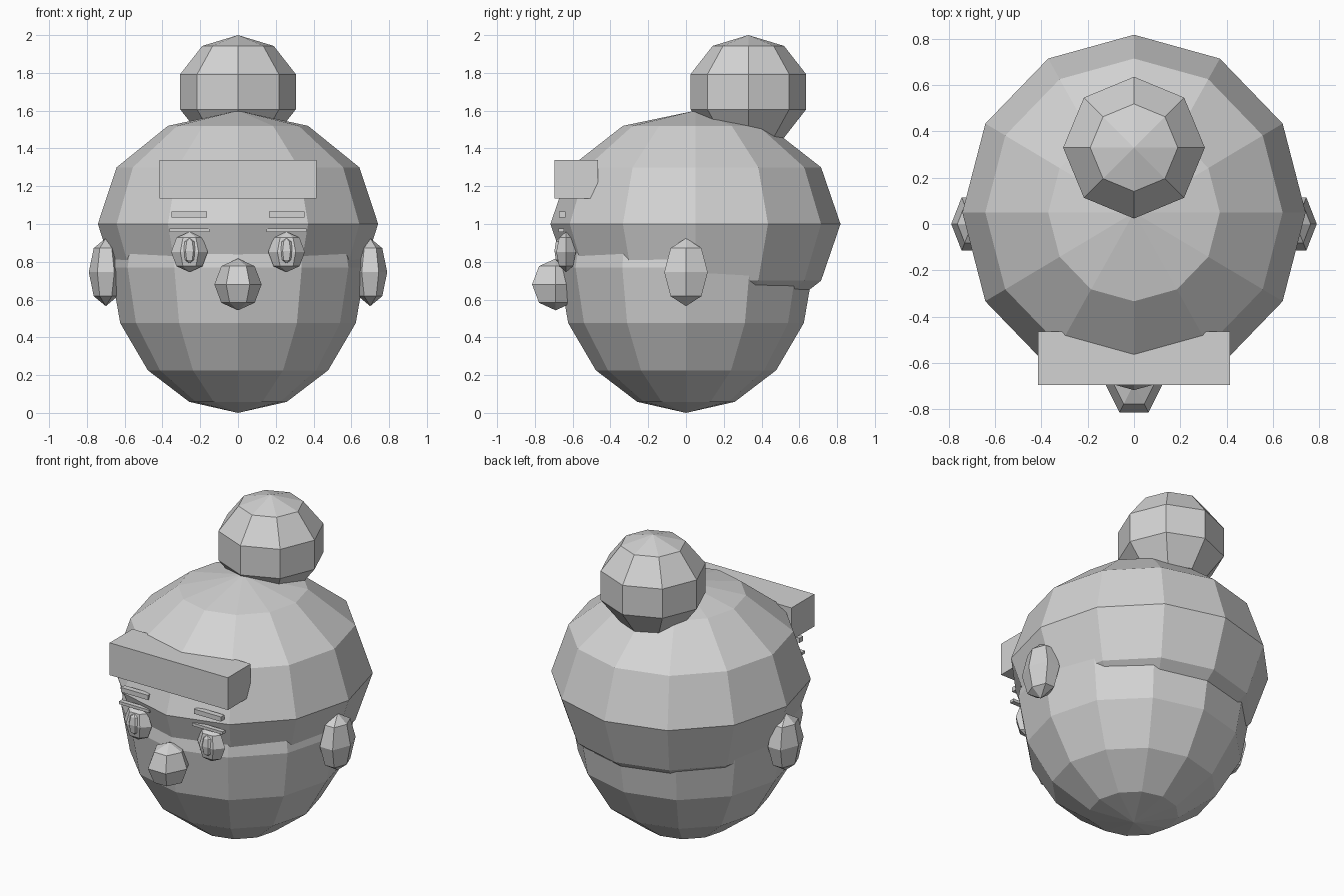
import bpy

if "Cube" in bpy.data.objects:
    bpy.data.objects.remove(bpy.data.objects["Cube"])

grey = bpy.data.materials.new("plain grey")
grey.diffuse_color = (0.65, 0.65, 0.65, 1)
grey.use_nodes = True
grey.node_tree.nodes["Principled BSDF"].inputs["Base Color"].default_value = grey.diffuse_color


def finish(name):
    ob = bpy.context.object
    ob.name = name
    ob.data.materials.append(grey)
    bpy.ops.object.transform_apply(location=True, rotation=True, scale=True)
    bpy.ops.object.shade_flat()
    return ob


def ball(name, centre, radii, segments, rings):
    bpy.ops.mesh.primitive_uv_sphere_add(
        segments=segments, ring_count=rings, radius=1, location=centre)
    bpy.context.object.scale = radii
    return finish(name)


def box(name, low, high):
    centre = [(a + b) / 2 for a, b in zip(low, high)]
    bpy.ops.mesh.primitive_cube_add(size=1, location=centre)
    bpy.context.object.scale = [b - a for a, b in zip(low, high)]
    return finish(name)


def turned_ball(name, centre, radii):
    # six-sided ball with corners on the x axis and a flat side to the front
    bpy.ops.mesh.primitive_uv_sphere_add(
        segments=6, ring_count=4, radius=1, location=centre)
    ob = bpy.context.object
    # make sure a vertex lies on the x axis whatever the start angle is
    if max(v.co.x for v in ob.data.vertices) < 0.95:
        for v in ob.data.vertices:
            v.co.x, v.co.y = v.co.y, -v.co.x
    ob.scale = radii
    return finish(name)


# Head, hair cap and bun
ball("head", (0, 0, 0.77), (0.675, 0.675, 0.77), 12, 8)
ball("hair", (0, 0.05, 1.0), (0.742, 0.768, 0.6), 12, 6)
ball("hair_bun", (0, 0.33, 1.70), (0.322, 0.322, 0.30), 8, 5)

# Fringe block
box("fringe", (-0.415, -0.695, 1.135), (0.415, -0.465, 1.34))

# Nose
turned_ball("nose", (0, -0.69, 0.68), (0.125, 0.144, 0.137))

# Paired features
for side, s in (("left", -1), ("right", 1)):
    x = 0.257 * s
    turned_ball(side + "_ear", (0.70 * s, 0, 0.745), (0.09, 0.133, 0.18))
    turned_ball(side + "_eye", (x, -0.635, 0.852), (0.097, 0.06, 0.107))
    turned_ball(side + "_pupil", (x, -0.672, 0.858), (0.042, 0.028, 0.068))
    box(side + "_eyelash", (x - 0.106, -0.675, 0.957), (x + 0.106, -0.645, 0.975))
    box(side + "_eyebrow", (x - 0.094, -0.672, 1.035), (x + 0.094, -0.637, 1.065))
